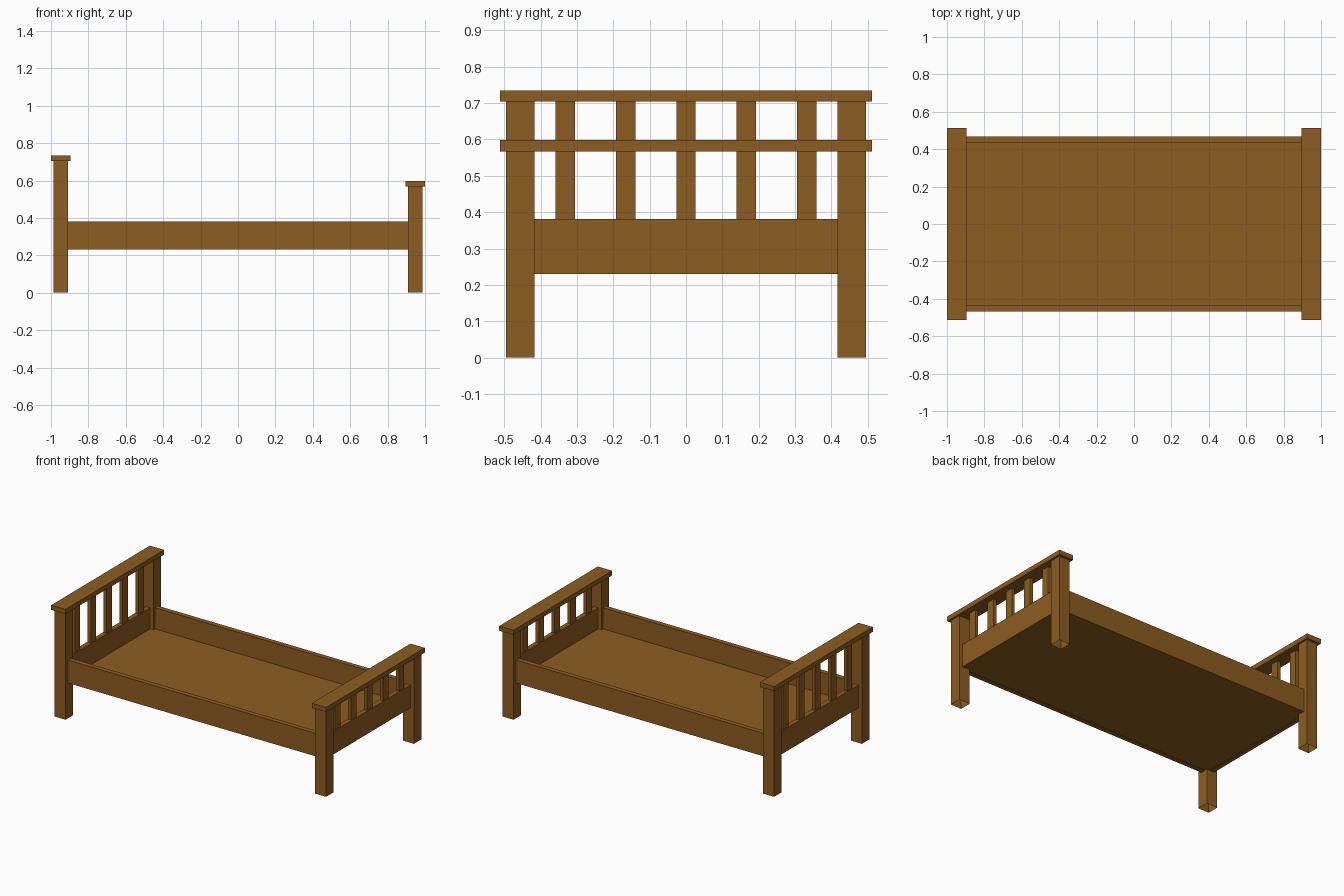
import bpy
import bmesh

if "Cube" in bpy.data.objects:
    bpy.data.objects.remove(bpy.data.objects["Cube"])

wood = bpy.data.materials.new("brown wood")
wood.diffuse_color = (0.27, 0.11, 0.015, 1.0)
wood.use_nodes = True
wood.node_tree.nodes["Principled BSDF"].inputs["Base Color"].default_value = wood.diffuse_color


def box(name, x, y, z, open_bottom=False):
    """Axis-aligned box from (min, max) ranges."""
    lo, hi = zip(x, y, z)
    bm = bmesh.new()
    bmesh.ops.create_cube(bm, size=1)
    for v in bm.verts:
        v.co = [lo[i] if v.co[i] < 0 else hi[i] for i in range(3)]
    if open_bottom:
        bm.normal_update()
        bmesh.ops.delete(bm, geom=[f for f in bm.faces if f.normal.z < -0.5],
                         context='FACES_ONLY')
    mesh = bpy.data.meshes.new(name)
    bm.to_mesh(mesh)
    bm.free()
    mesh.materials.append(wood)
    ob = bpy.data.objects.new(name, mesh)
    bpy.context.collection.objects.link(ob)
    return ob


def span(side, a, b):
    """Range from a to b mirrored to the given side."""
    return tuple(sorted((side * a, side * b)))


RAIL_Z = (0.23, 0.381)
CAP = 0.031

# Head and foot ends: posts, rail, slats and cap
for end, side, top in (("head", -1, 0.704), ("foot", 1, 0.567)):
    for label, s in (("front", -1), ("back", 1)):
        box(f"{end}_{label}_post", span(side, 0.908, 0.987),
            span(s, 0.417, 0.495), (0, top), open_bottom=True)
    box(f"{end}_rail", span(side, 0.931, 0.963), (-0.417, 0.417), RAIL_Z)
    for i in range(5):
        c = (i - 2) * 0.166
        box(f"{end}_slat_{i + 1}", span(side, 0.936, 0.958),
            (c - 0.0265, c + 0.0265), (RAIL_Z[1], top))
    box(f"{end}_cap", span(side, 0.896, 1.0), (-0.512, 0.512), (top, top + CAP))

# Long side rails
for label, s in (("front", -1), ("back", 1)):
    box(f"{label}_side_rail", (-0.908, 0.908), span(s, 0.435, 0.467), RAIL_Z)

# Bed base, slightly recessed from the rail bottoms
box("bed_base", (-0.931, 0.931), (-0.435, 0.435), (0.232, 0.242))
